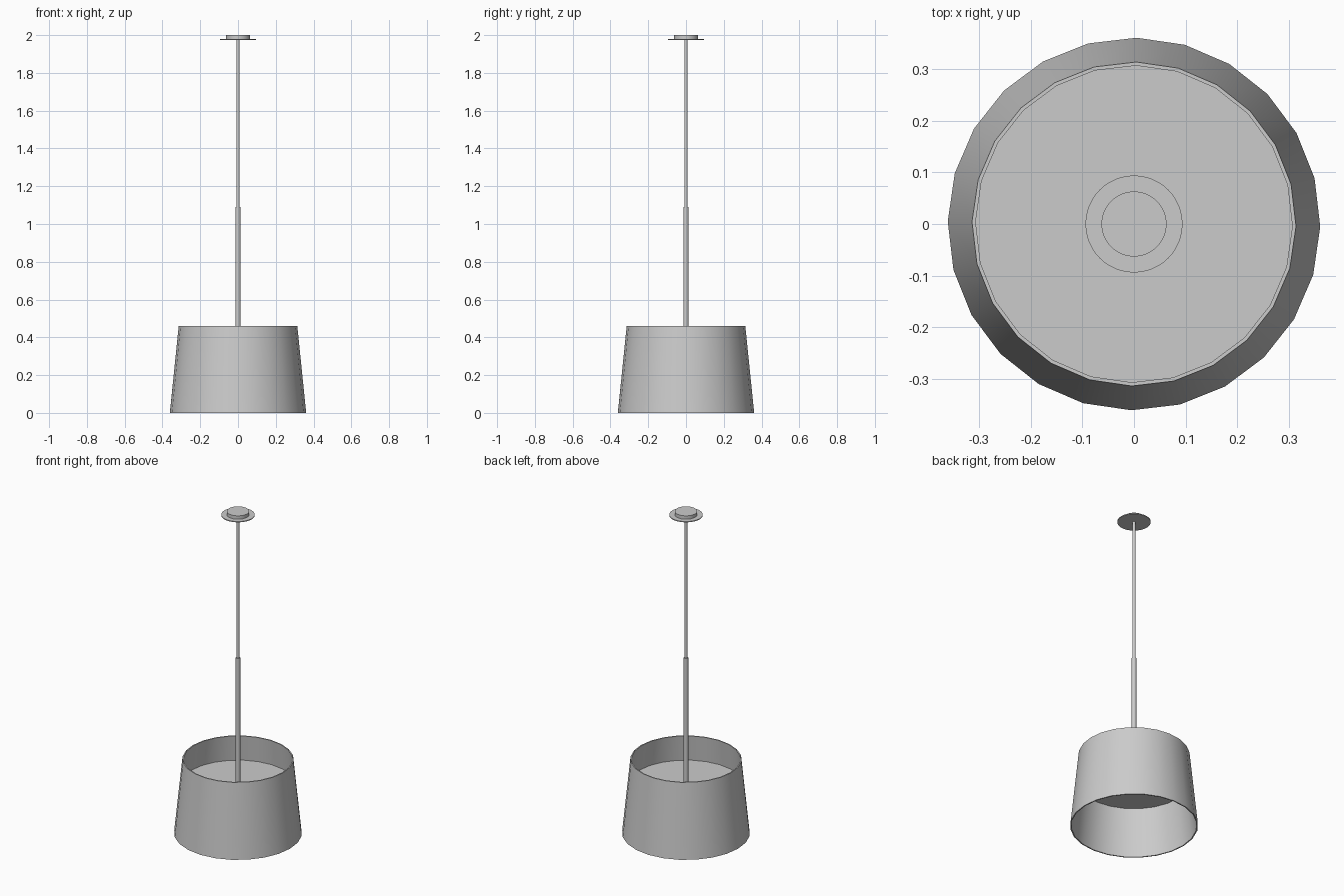
import bpy, bmesh
from math import cos, sin, pi, radians

cube = bpy.data.objects.get("Cube")
if cube:
    bpy.data.objects.remove(cube, do_unlink=True)

grey = bpy.data.materials.new("light grey")
grey.use_nodes = True
colour = (0.6, 0.6, 0.6, 1)
grey.diffuse_color = colour
grey.node_tree.nodes["Principled BSDF"].inputs["Base Color"].default_value = colour


def lathe(name, profile, sides, closed=False, turn=0.0):
    """Spin a (radius, z) profile about z; open profiles get capped ends."""
    bm = bmesh.new()
    rings = [[bm.verts.new((r * cos(a), r * sin(a), z))
              for a in (turn + 2 * pi * i / sides for i in range(sides))]
             for r, z in profile]
    pairs = list(zip(rings, rings[1:]))
    if closed:
        pairs.append((rings[-1], rings[0]))
    else:
        bm.faces.new(rings[0])
        bm.faces.new(rings[-1])
    for low, high in pairs:
        for i in range(sides):
            j = (i + 1) % sides
            bm.faces.new((low[i], low[j], high[j], high[i]))
    bmesh.ops.recalc_face_normals(bm, faces=bm.faces)
    mesh = bpy.data.meshes.new(name)
    bm.to_mesh(mesh)
    bm.free()
    mesh.materials.append(grey)
    obj = bpy.data.objects.new(name, mesh)
    bpy.context.collection.objects.link(obj)
    bpy.ops.object.select_all(action="DESELECT")
    obj.select_set(True)
    bpy.context.view_layer.objects.active = obj
    bpy.ops.object.shade_smooth_by_angle(angle=radians(35))
    return obj


SIDES = 24
TURN = radians(-0.8)

# Tapered shade with a thin wall, open at both ends
lathe("shade", [(0.361, 0), (0.314, 0.46), (0.307, 0.46), (0.354, 0)],
      SIDES, closed=True, turn=TURN)

# Diffuser panel inside the shade
lathe("diffuser", [(0.324, 0.297), (0.323, 0.302)], SIDES, turn=TURN)

# Two-stage hanging stem
lathe("lower_stem", [(0.013, 0.3), (0.013, 1.09)], 24)
lathe("upper_stem", [(0.009, 1.08), (0.009, 1.98)], 24)

# Ceiling plate with a raised mount
lathe("ceiling_plate", [(0.094, 1.974), (0.094, 1.979)], 48)
lathe("ceiling_mount", [(0.063, 1.979), (0.063, 2.0)], 48)
